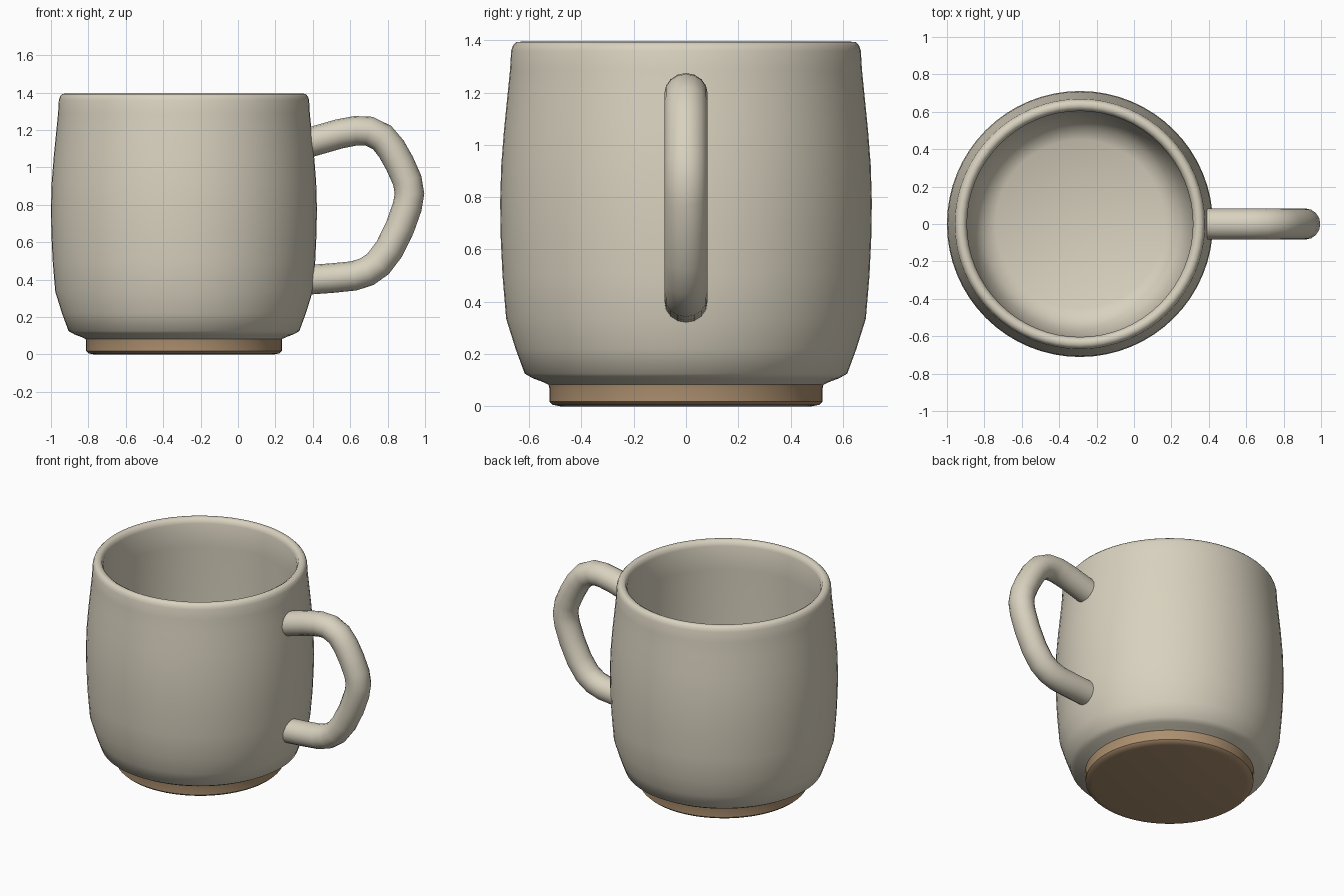
import bpy, bmesh, math
from mathutils import Vector

if "Cube" in bpy.data.objects:
    bpy.data.objects.remove(bpy.data.objects["Cube"])

CX = -0.289  # axis of the cup


def material(name, rgb):
    m = bpy.data.materials.new(name)
    m.diffuse_color = (*rgb, 1)
    m.use_nodes = True
    m.node_tree.nodes["Principled BSDF"].inputs["Base Color"].default_value = m.diffuse_color
    return m


glaze = material("cream glaze", (0.69, 0.64, 0.52))
clay = material("bare clay", (0.42, 0.28, 0.16))


def finish(name, bm, mat, angle):
    bmesh.ops.recalc_face_normals(bm, faces=bm.faces)
    me = bpy.data.meshes.new(name)
    bm.to_mesh(me)
    bm.free()
    me.materials.append(mat)
    ob = bpy.data.objects.new(name, me)
    bpy.context.collection.objects.link(ob)
    bpy.ops.object.select_all(action='DESELECT')
    ob.select_set(True)
    bpy.context.view_layer.objects.active = ob
    bpy.ops.object.shade_smooth_by_angle(angle=math.radians(angle))
    return ob


def lathe(name, profile, mat, angle, steps=64):
    bm = bmesh.new()
    vs = [bm.verts.new((r, 0, z)) for r, z in profile]
    es = [bm.edges.new(p) for p in zip(vs, vs[1:])]
    bmesh.ops.spin(bm, geom=vs + es, cent=(0, 0, 0), axis=(0, 0, 1),
                   angle=math.tau, steps=steps)
    bmesh.ops.remove_doubles(bm, verts=bm.verts, dist=1e-4)
    ob = finish(name, bm, mat, angle)
    ob.location.x = CX
    return ob


# Cup wall: outside, rounded rim, then inside down to the floor
lathe("cup_body", [
    (0.524, 0.082), (0.545, 0.092), (0.585, 0.107), (0.617, 0.125),
    (0.652, 0.22), (0.688, 0.335), (0.702, 0.5), (0.709, 0.65), (0.711, 0.78),
    (0.707, 0.92), (0.696, 1.06), (0.683, 1.19), (0.673, 1.29), (0.669, 1.36),
    (0.662, 1.38), (0.65, 1.393), (0.63, 1.395), (0.613, 1.385), (0.604, 1.36),
    (0.606, 1.2), (0.615, 0.85), (0.612, 0.55), (0.598, 0.38), (0.565, 0.26),
    (0.52, 0.185), (0.45, 0.15), (0, 0.145)], glaze, 50)

# Unglazed foot ring with its flat underside
lathe("foot", [(0, 0), (0.48, 0), (0.51, 0.006), (0.523, 0.018),
               (0.523, 0.07), (0.526, 0.084)], clay, 40)

# Handle: an oval tube swept along a path in the xz plane
path = [Vector((x, 0, z)) for x, z in [
    (0.36, 1.128), (0.405, 1.14), (0.545, 1.18), (0.63, 1.196), (0.70, 1.194),
    (0.77, 1.16), (0.82, 1.10), (0.865, 1.02), (0.905, 0.93), (0.917, 0.86),
    (0.905, 0.79), (0.866, 0.68), (0.81, 0.565), (0.75, 0.485), (0.69, 0.443),
    (0.62, 0.42), (0.50, 0.408), (0.36, 0.398)]]
SIDES = 16
bm = bmesh.new()
rings = []
for i, p in enumerate(path):
    t = (path[min(i + 1, len(path) - 1)] - path[max(i - 1, 0)]).normalized()
    n = Vector((-t.z, 0, t.x))
    rings.append([bm.verts.new(p + n * 0.079 * math.cos(a) + Vector((0, 0.083 * math.sin(a), 0)))
                  for a in (math.tau * k / SIDES for k in range(SIDES))])
for a, b in zip(rings, rings[1:]):
    for k in range(SIDES):
        j = (k + 1) % SIDES
        bm.faces.new((a[k], a[j], b[j], b[k]))
bm.faces.new(rings[0])
bm.faces.new(rings[-1])
finish("handle", bm, glaze, 50)
